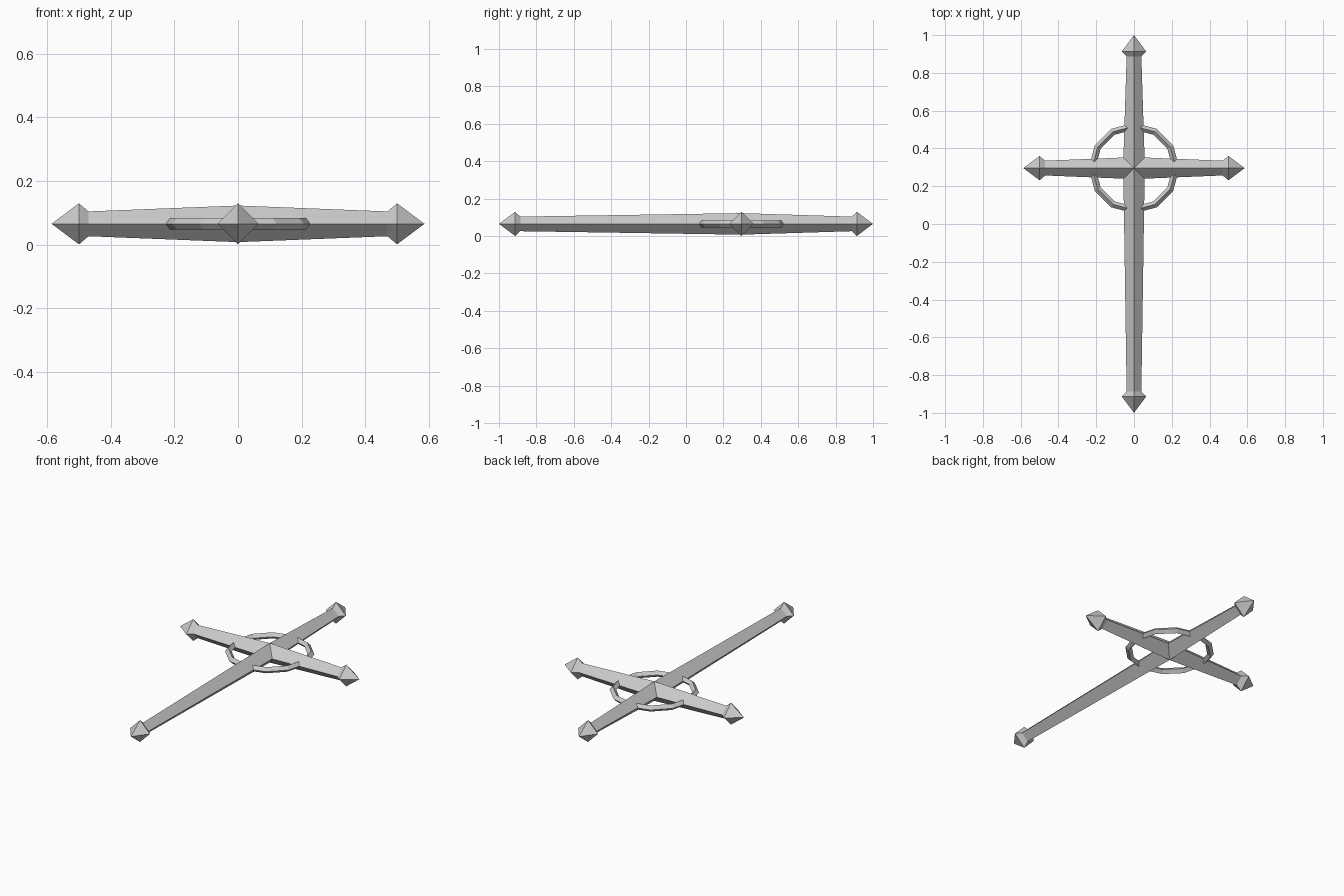
import bpy, bmesh
from math import cos, sin, pi
from mathutils import Vector

if "Cube" in bpy.data.objects:
    bpy.data.objects.remove(bpy.data.objects["Cube"])

CENTRE = Vector((0, 0.296, 0.065))   # where the beams cross
MID, END, CAP = 0.0575, 0.039, 0.0645  # half widths: crossing, arm end, finial
CORNER = 0.056                       # inside mitre corner between arms
UP = Vector((0, 0, 1))


def make_object(name, bm):
    bmesh.ops.remove_doubles(bm, verts=bm.verts[:], dist=1e-5)
    bmesh.ops.recalc_face_normals(bm, faces=bm.faces[:])
    me = bpy.data.meshes.new(name)
    bm.to_mesh(me)
    bm.free()
    ob = bpy.data.objects.new(name, me)
    bpy.context.collection.objects.link(ob)
    return ob


def bridge(bm, a, b):
    n = len(a)
    for i in range(n):
        bm.faces.new((a[i], a[(i + 1) % n], b[(i + 1) % n], b[i]))


def add_arm(bm, angle, neck, wide, tip):
    """Tapered diamond arm with a pointed finial, mitred at the crossing."""
    d = Vector((cos(angle), sin(angle), 0))
    s = Vector((-sin(angle), cos(angle), 0))

    def diamond(dist, r):
        return [bm.verts.new(CENTRE + d * dist + o * r) for o in (s, UP, -s, -UP)]

    root = [bm.verts.new(CENTRE + p) for p in
            ((d + s) * CORNER, UP * MID, (d - s) * CORNER, -UP * MID)]
    collar = diamond(neck, END)
    flare = diamond(wide, CAP)
    bridge(bm, root, collar)
    bridge(bm, collar, flare)
    point = bm.verts.new(CENTRE + d * tip)
    for i in range(4):
        bm.faces.new((flare[i], flare[(i + 1) % 4], point))


# Cross: two side arms, short upper arm, long lower arm
bm = bmesh.new()
add_arm(bm, 0, 0.47, 0.50, 0.586)
add_arm(bm, pi, 0.47, 0.50, 0.586)
add_arm(bm, pi / 2, 0.59, 0.618, 0.704)
add_arm(bm, -pi / 2, 1.182, 1.21, 1.296)
make_object("cross_beams", bm)

# Ring: twelve segments with a diamond section
bm = bmesh.new()
R, r, N = 0.222, 0.018, 12
loops = []
for k in range(N):
    a = 2 * pi * k / N
    out = Vector((cos(a), sin(a), 0))
    loops.append([bm.verts.new(CENTRE + out * R + o * r) for o in (out, UP, -out, -UP)])
for k in range(N):
    bridge(bm, loops[k], loops[(k + 1) % N])
make_object("halo_ring", bm)
